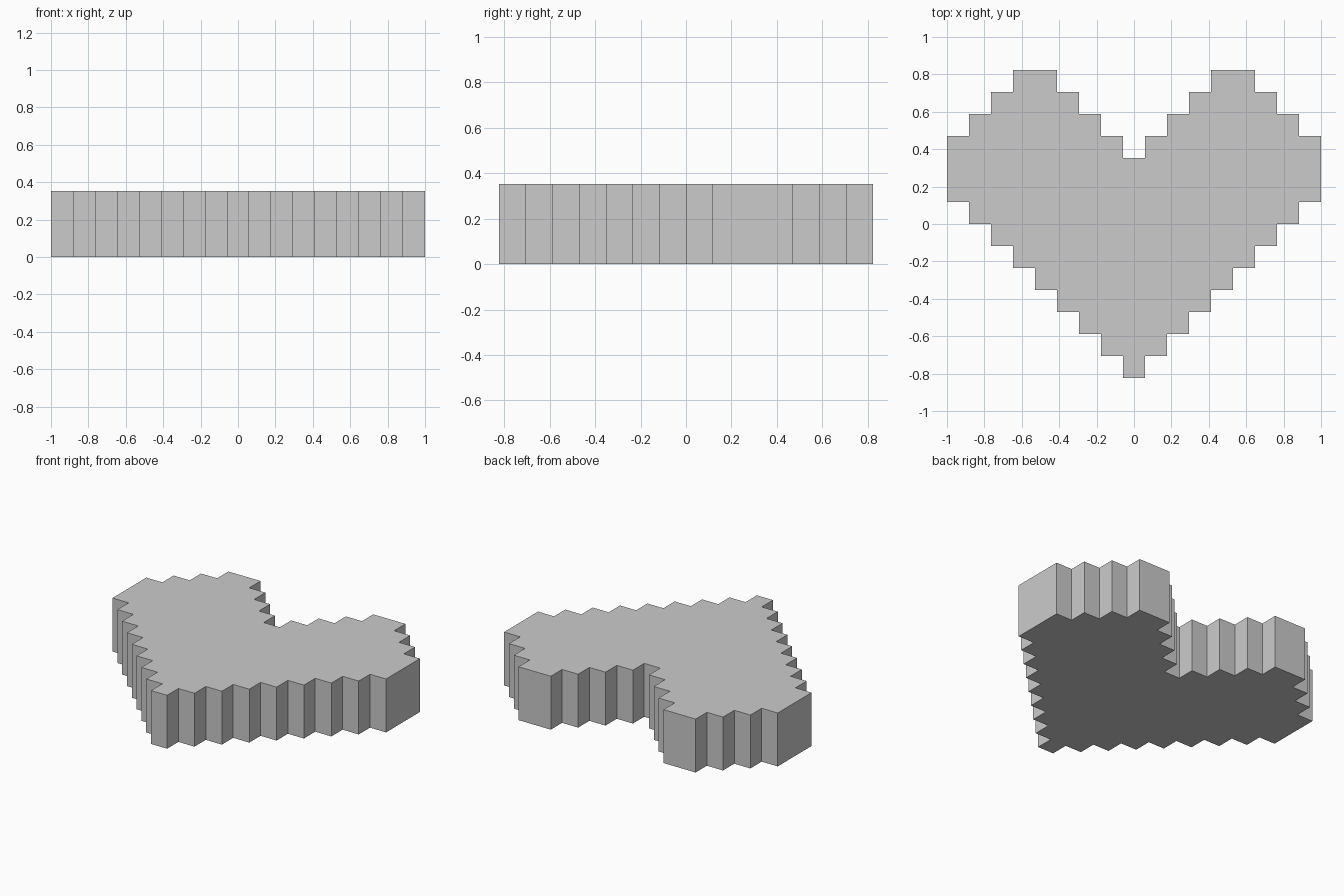
import bpy, bmesh

if "Cube" in bpy.data.objects:
    bpy.data.objects.remove(bpy.data.objects["Cube"])

U = 2 / 17          # one pixel of the stepped outline
HEIGHT = 3 * U

# Right half of the outline in pixel units, from bottom tip to top notch
half = []
for k in range(8):                       # lower staircase
    half += [(k + 0.5, k - 7), (k + 0.5, k - 6)]
half += [(8.5, 1), (8.5, 4)]             # widest side
for k in range(3):                       # outer shoulder
    half += [(7.5 - k, 4 + k), (7.5 - k, 5 + k)]
for k in range(3):                       # inner slope of the lobe
    half += [(3.5 - k, 7 - k), (3.5 - k, 6 - k)]
half += [(0.5, 4), (0.5, 3)]             # notch

# Mirror to close the outline counter-clockwise
outline = half + [(-x, y) for x, y in reversed(half)]

# Extrude the outline into a solid slab
bm = bmesh.new()
base = bm.faces.new([bm.verts.new((x * U, y * U, 0)) for x, y in outline])
top = bmesh.ops.extrude_face_region(bm, geom=[base], use_keep_orig=True)
bmesh.ops.translate(bm, vec=(0, 0, HEIGHT),
                    verts=[v for v in top["geom"] if isinstance(v, bmesh.types.BMVert)])
bmesh.ops.recalc_face_normals(bm, faces=bm.faces)

mesh = bpy.data.meshes.new("pixel_heart")
bm.to_mesh(mesh)
bm.free()
bpy.context.collection.objects.link(bpy.data.objects.new("pixel_heart", mesh))
